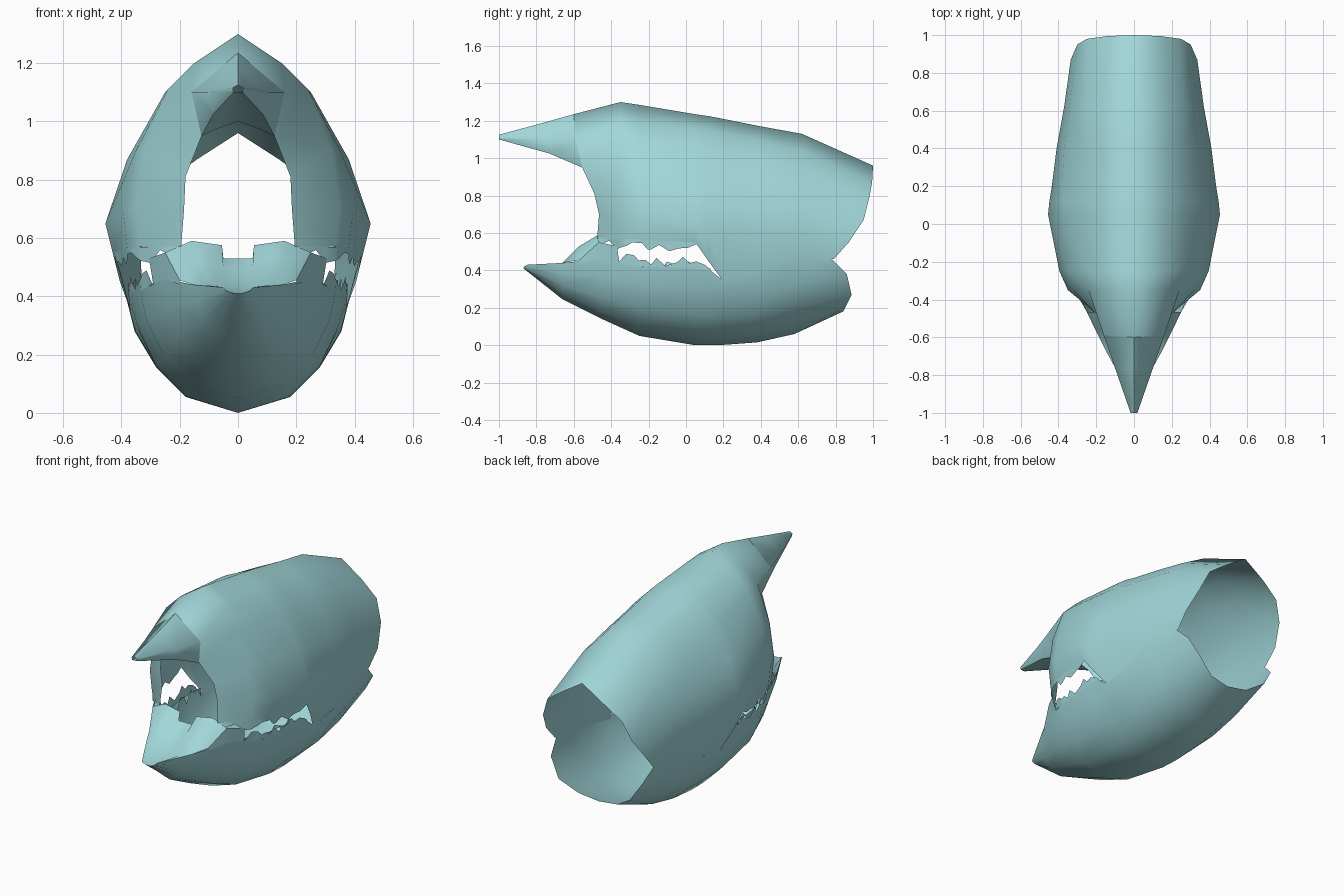
import bpy, bmesh, random
from mathutils import Vector

random.seed(4)
teal = bpy.data.materials.new("teal")
teal.diffuse_color = (0.36, 0.68, 0.70, 1)


def loft(name, rows):
    """Half surface through equal-length rows of points, mirrored across x = 0."""
    bm = bmesh.new()
    grid = [[bm.verts.new(p) for p in r] for r in rows]
    for a, b in zip(grid, grid[1:]):
        for i in range(len(a) - 1):
            bm.faces.new((a[i], a[i + 1], b[i + 1], b[i]))
    bmesh.ops.remove_doubles(bm, verts=bm.verts, dist=0.0005)
    geom = bm.verts[:] + bm.edges[:] + bm.faces[:]
    bmesh.ops.mirror(bm, geom=geom, axis='X', merge_dist=0.001)
    bmesh.ops.recalc_face_normals(bm, faces=bm.faces)
    me = bpy.data.meshes.new(name)
    bm.to_mesh(me)
    bm.free()
    me.materials.append(teal)
    ob = bpy.data.objects.new(name, me)
    bpy.context.collection.objects.link(ob)
    bpy.context.view_layer.objects.active = ob
    ob.select_set(True)
    bpy.ops.object.shade_smooth_by_angle(angle=1.35)
    ob.select_set(False)
    return ob


def section(y, *xz):
    return [(x, y, z) for x, z in xz]


def resample(path, n):
    """n evenly spaced points (in y) along a polyline."""
    out = []
    for i in range(n):
        y = path[0][1] + (path[-1][1] - path[0][1]) * i / (n - 1)
        for a, b in zip(path, path[1:]):
            if a[1] - 1e-6 <= y <= b[1] + 1e-6:
                out.append(Vector(a).lerp(Vector(b), (y - a[1]) / (b[1] - a[1])))
                break
    return out


def broken_edge(name, path, n, low, high, lean):
    """Ragged strip whose free edge sits between two heights from the path."""
    base = resample(path, n)
    tips = []
    for i, p in enumerate(base):
        h = random.uniform(low, high)
        if i in (0, n - 1):
            h = low
        tips.append(p + Vector((lean * abs(h), random.uniform(-.012, .012), h)))
    return loft(name, [base, tips])


# Upper shell: front opening edge, cross-sections, slanted rear opening edge
front_edge = [(0, -.60, 1.235), (.16, -.59, 1.10), (.125, -.555, .95),
              (.18, -.49, .81), (.185, -.465, .70), (.195, -.475, .57)]
upper_rows = [
    front_edge,
    section(-.35, (0, 1.30), (.15, 1.20), (.24, 1.11), (.32, .90), (.35, .70), (.335, .57)),
    section(-.25, (0, 1.285), (.155, 1.19), (.25, 1.10), (.35, .90), (.395, .69), (.38, .565)),
    section(.05, (0, 1.235), (.16, 1.16), (.26, 1.06), (.38, .87), (.455, .65), (.425, .55)),
    section(.12, (0, 1.225), (.16, 1.15), (.26, 1.05), (.38, .86), (.448, .63), (.405, .45)),
    section(.20, (0, 1.21), (.16, 1.13), (.26, 1.03), (.38, .83), (.435, .60), (.365, .34)),
    section(.40, (0, 1.17), (.16, 1.09), (.26, .99), (.37, .80), (.41, .60), (.375, .38)),
    section(.62, (0, 1.13), (.16, 1.04), (.26, .94), (.34, .76), (.37, .60), (.355, .455)),
    [(0, 1, .96), (.14, .995, .87), (.25, .98, .79),
     (.30, .95, .67), (.335, .87, .55), (.33, .79, .46)],
]
loft("upper_shell", upper_rows)

# Pointed brow over the front opening, with its underside
brow_edge = [(.085, -.73, 1.025), (.015, -1, 1.10)]
loft("brow_top", [
    front_edge[:3],
    [(0, -.76, 1.19), (.105, -.75, 1.10), brow_edge[0]],
    [(0, -1, 1.125), (.018, -1, 1.115), brow_edge[1]],
])
loft("brow_underside", [
    [front_edge[2], (.07, -.56, .975), (0, -.57, 1.0)],
    [brow_edge[0], (.045, -.73, 1.035), (0, -.73, 1.045)],
    [brow_edge[1], (.008, -1, 1.10), (0, -1, 1.10)],
])

# Lower shell: bowl from pointed lip to rear opening
lip = [(0, -.868, .41), (.015, -.868, .41), (.03, -.868, .415), (.042, -.866, .42), (.05, -.85, .43)]
lower_rows = [
    lip,
    section(-.66, (0, .245), (.075, .27), (.12, .32), (.145, .38), (.155, .44)),
    section(-.46, (0, .145), (.13, .18), (.20, .26), (.24, .37), (.25, .46)),
    section(-.25, (0, .05), (.16, .10), (.255, .20), (.315, .32), (.335, .42)),
    section(.05, (0, 0), (.175, .055), (.28, .16), (.345, .30), (.37, .41)),
    section(.13, (0, 0), (.18, .055), (.28, .16), (.35, .30), (.375, .40)),
    section(.20, (0, .002), (.18, .055), (.28, .155), (.352, .28), (.37, .345)),
    section(.38, (0, .015), (.18, .07), (.28, .16), (.355, .28), (.38, .38)),
    section(.58, (0, .06), (.175, .11), (.275, .20), (.345, .33), (.365, .464)),
    [(0, .84, .18), (.13, .85, .20), (.24, .885, .27), (.31, .86, .38), (.335, .76, .48)],
]
loft("lower_shell", lower_rows)

# Sloping chin deck that rises to a notched back edge
loft("chin_deck", [
    lip,
    section(-.66, (0, .435), (.04, .435), (.08, .44), (.12, .44), (.155, .44)),
    section(-.57, (0, .49), (.05, .50), (.10, .53), (.16, .53), (.20, .455)),
    [(0, -.50, .53), (.05, -.50, .53), (.055, -.48, .575), (.16, -.47, .59), (.25, -.465, .55)],
])
loft("chin_corner", [
    [(.20, -.57, .455), (.25, -.465, .55), (.305, -.37, .53)],
    [(.20, -.57, .44), (.25, -.46, .46), (.29, -.355, .435)],
])

# Ragged break lines along both sides
upper_rim = [r[-1] for r in upper_rows[:4]]
lower_rim = [(.295, -.355, .44)] + [r[-1] for r in lower_rows[3:6]]
broken_edge("upper_broken_edge", upper_rim, 17, -.008, -.06, -.1)
broken_edge("lower_broken_edge", lower_rim, 15, .005, .06, .1)

# Small crumpled fragments bent inward behind the lower break line
inner = [(p[0] - .03, p[1], p[2] + .01) for p in lower_rim]
broken_edge("inner_fragments", inner, 13, -.05, .03, -.2)
